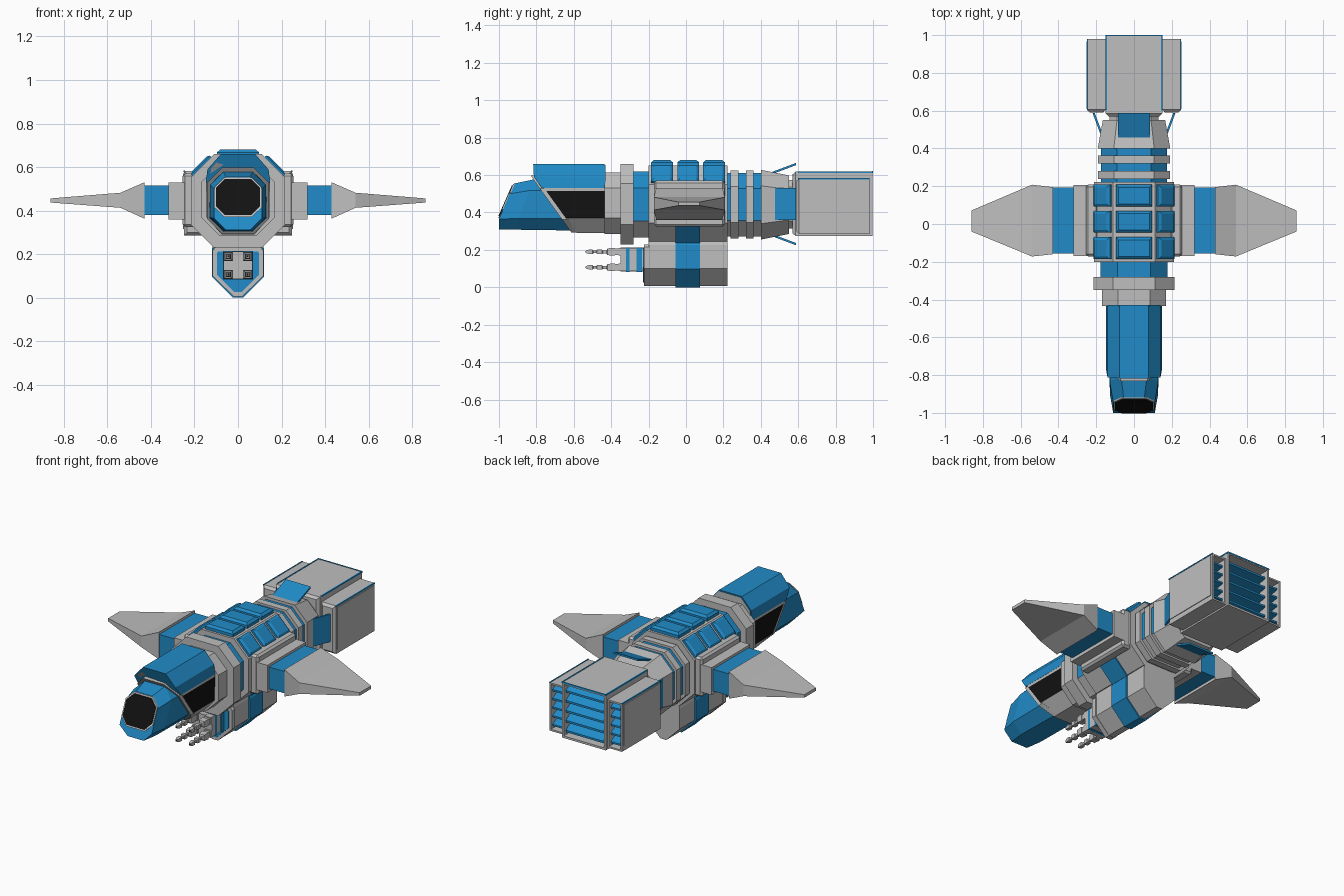
import bpy, bmesh, math
from mathutils import Vector, Matrix

if "Cube" in bpy.data.objects:
    bpy.data.objects.remove(bpy.data.objects["Cube"])


def material(name, rgb):
    m = bpy.data.materials.new(name)
    m.diffuse_color = (*rgb, 1)
    m.use_nodes = True
    m.node_tree.nodes["Principled BSDF"].inputs["Base Color"].default_value = m.diffuse_color
    return m


GREY = material("hull grey", (0.52, 0.52, 0.52))
BLUE = material("panel blue", (0.015, 0.26, 0.58))
BLACK = material("window black", (0.006, 0.006, 0.006))
CZ = 0.445  # height of the hull axis


def loft(name, sections, mats, rule=None):
    """Skin equal-length point loops, cap the ends, colour faces by rule(normal, centre)."""
    bm = bmesh.new()
    loops = [[bm.verts.new(p) for p in s] for s in sections]
    n = len(loops[0])
    for a, b in zip(loops, loops[1:]):
        for i in range(n):
            bm.faces.new((a[i], a[(i + 1) % n], b[(i + 1) % n], b[i]))
    bm.faces.new(loops[0])
    bm.faces.new(loops[-1][::-1])
    bmesh.ops.recalc_face_normals(bm, faces=bm.faces)
    bm.normal_update()
    if rule:
        for f in bm.faces:
            f.material_index = rule(f.normal, f.calc_center_median())
    me = bpy.data.meshes.new(name)
    bm.to_mesh(me)
    bm.free()
    ob = bpy.data.objects.new(name, me)
    bpy.context.collection.objects.link(ob)
    for m in (mats if isinstance(mats, (list, tuple)) else [mats]):
        me.materials.append(m)
    return ob


def rect(x, z, hx, hz, y):
    return [(x - hx, y, z - hz), (x + hx, y, z - hz), (x + hx, y, z + hz), (x - hx, y, z + hz)]


def box(name, x0, x1, y0, y1, z0, z1, mat, bevel=0):
    x, z, hx, hz = (x0 + x1) / 2, (z0 + z1) / 2, abs(x1 - x0) / 2, (z1 - z0) / 2
    ob = loft(name, [rect(x, z, hx, hz, y0), rect(x, z, hx, hz, y1)], mat)
    if bevel:
        b = ob.modifiers.new("bevel", "BEVEL")
        b.width, b.segments = bevel, 1
    return ob


def outline(half, y):
    """Mirror a half profile of (x, z) points; y is a number or a function of z."""
    pts = half + [(-x, z) for x, z in reversed(half)]
    return [(x, y(z) if callable(y) else y, z) for x, z in pts]


def octagon(w, z0, z1, c, y):
    return outline([(w - c, z0), (w, z0 + c), (w, z1 - c), (w - c, z1)], y)


def ring(name, w, z0, z1, c, y0, y1, mats, rule=None):
    return loft(name, [octagon(w, z0, z1, c, y0), octagon(w, z0, z1, c, y1)], mats, rule)


def grey_below(n, c):
    return 1 if n.z < -0.3 else 0


# --- nose and cockpit ---
def tip(z):
    return -1 + max(0, z - 0.37) * 0.44


def slant(off):
    return lambda z: -0.815 + off + max(0, 0.595 - z) * 0.72


loft("nose", [octagon(0.11, 0.31, 0.555, 0.055, tip),
              octagon(0.128, 0.308, 0.578, 0.06, lambda z: tip(z) + 0.1),
              octagon(0.132, 0.303, 0.585, 0.065, -0.55)], BLUE)
for nm, w, z0, z1, c, d, m in (("windscreen_frame", 0.108, 0.371, 0.553, 0.045, 0.004, GREY),
                               ("windscreen", 0.1, 0.38, 0.545, 0.04, 0.008, BLACK)):
    loft(nm, [octagon(w, z0, z1, c, lambda z: tip(z) - d),
              octagon(w, z0, z1, c, lambda z: tip(z) + 0.004)], m)
loft("cockpit_trim", [octagon(0.142, 0.292, 0.598, 0.07, slant(-0.015)),
                      octagon(0.142, 0.292, 0.598, 0.07, slant(0.02))], GREY)
cabin = [(0.075, 0.29), (0.145, 0.37), (0.146, 0.515), (0.147, 0.53), (0.135, 0.59), (0.075, 0.655)]


def cabin_colour(n, c):
    if abs(n.y) > 0.9 or n.z < -0.3 or 0.515 < c.z < 0.53 and abs(n.x) > 0.8:
        return 1
    return 2 if abs(n.x) > 0.9 and c.z < 0.515 else 0


loft("cockpit_cabin", [outline(cabin, slant(0.01)), outline(cabin, -0.43)],
     [BLUE, GREY, BLACK], cabin_colour)
hood = [(0.148, 0.53), (0.14, 0.59), (0.078, 0.66)]
loft("canopy_hood", [outline(hood, slant(-0.002)), outline(hood, -0.435)], BLUE)

# --- hull rings along the axis ---
ring("cockpit_collar", 0.17, 0.285, 0.615, 0.085, -0.435, -0.34, GREY)
ring("front_collar", 0.215, 0.23, 0.66, 0.105, -0.35, -0.28, GREY)
ring("front_band", 0.178, 0.265, 0.62, 0.09, -0.29, -0.19, [BLUE, GREY], grey_below)
ring("main_hull", 0.212, 0.245, 0.65, 0.1, -0.2, 0.222, GREY)
ring("rear_core", 0.175, 0.272, 0.612, 0.085, 0.2, 0.41, [BLUE, GREY], grey_below)
for y0 in (0.238, 0.32):
    ring("rear_rib", 0.19, 0.262, 0.625, 0.085, y0, y0 + 0.042, GREY)
loft("tail_cone", [octagon(0.192, 0.255, 0.628, 0.085, 0.4),
                   octagon(0.165, 0.285, 0.598, 0.075, 0.55)], GREY)
ring("engine_neck", 0.13, 0.315, 0.575, 0.04, 0.54, 0.6, GREY)

# --- raised roof panels, three rows of three ---
def raised_panel(name, c, u, v, h):
    c, n = Vector(c), u.cross(v).normalized()
    corners = [(-1, -1), (1, -1), (1, 1), (-1, 1)]
    lofts = []
    for lift, inset in ((-0.004, 0), (h * 0.6, 0), (h, 0.014)):
        lofts.append([c + n * lift + u * a * (1 - inset / u.length) + v * b * (1 - inset / v.length)
                      for a, b in corners])
    loft(name, lofts, BLUE)


for y in (-0.128, 0.012, 0.15):
    raised_panel("roof_panel", (0, y, 0.65), Vector((0.096, 0, 0)), Vector((0, 0.058, 0)), 0.03)
    for s in (1, -1):
        raised_panel("roof_side_panel", (s * 0.162, y, 0.6), Vector((0.043, 0, -s * 0.043)),
                     Vector((0, 0.058, 0)), 0.022)

# --- wings ---
def wing_section(x, y0, y1, z0, z1):
    return [(x, y0, z0), (x, y1, z0), (x, y1, z1), (x, y0, z1)]


for s in (1, -1):
    box("wing_shoulder", s * 0.19, s * 0.255, -0.172, 0.208, 0.325, 0.57, GREY, 0.012)
    box("wing_root", s * 0.2, s * 0.32, -0.17, 0.207, 0.36, 0.53, GREY)
    box("wing_joint", s * 0.31, s * 0.44, -0.155, 0.193, 0.38, 0.515, BLUE)
    loft("wing", [wing_section(s * 0.43, -0.16, 0.195, 0.363, 0.53),
                  wing_section(s * 0.54, -0.172, 0.208, 0.413, 0.482),
                  wing_section(s * 0.86, -0.04, 0.072, 0.437, 0.456)], GREY)

# --- lower weapon pod ---
def pod(g):
    return [(0.02 + g * 0.4, 0.008 - g), (0.112 + g, 0.1 - g * 0.4), (0.112 + g, 0.225), (0.1, 0.27)]


def pod_part(name, g, y0, y1, mat):
    loft(name, [outline(pod(g), y0), outline(pod(g), y1)], mat)


pod_part("pod_body", 0, -0.2, 0.222, GREY)
pod_part("pod_strap", 0.008, -0.055, 0.075, BLUE)
ring("hull_strap", 0.218, 0.238, 0.46, 0.103, -0.055, 0.075, BLUE)
pod_rim = [(0.02, 0.006), (0.117, 0.1), (0.117, 0.215), (0.105, 0.23)]
loft("pod_front_rim", [outline(pod_rim, -0.225), outline(pod_rim, -0.195)], GREY)
plate = [(0.016, 0.026), (0.097, 0.106), (0.097, 0.205), (0.09, 0.213)]
loft("pod_front_plate", [outline(plate, -0.23), outline(plate, -0.22)], BLUE)

# --- four guns on a cross-shaped mount ---
box("gun_mount_upright", -0.025, 0.025, -0.35, -0.22, 0.085, 0.212, GREY)
box("gun_mount_bar", -0.066, 0.066, -0.35, -0.22, 0.128, 0.17, GREY)
for y0, y1 in ((-0.32, -0.303), (-0.265, -0.235)):
    box("gun_mount_band", -0.068, 0.068, y0, y1, 0.083, 0.214, BLUE)
steps = [(-0.22, 0.021), (-0.36, 0.021), (-0.36, 0.017), (-0.38, 0.017), (-0.38, 0.021), (-0.42, 0.018),
         (-0.425, 0.008), (-0.445, 0.008), (-0.45, 0.013), (-0.475, 0.013), (-0.48, 0.007),
         (-0.495, 0.007), (-0.5, 0.012), (-0.52, 0.011), (-0.535, 0.007)]
for x in (-0.045, 0.045):
    for z in (0.107, 0.19):
        loft("gun_barrel", [rect(x, z, h, h, y) for y, h in steps], GREY)
        box("gun_muzzle", x - 0.004, x + 0.004, -0.537, -0.53, z - 0.004, z + 0.004, BLACK)

# --- tail flaps, one shape turned around the hull axis ---
for k in range(4):
    turn = Matrix.Translation((0, 0, CZ)) @ Matrix.Rotation(k * math.pi / 2, 4, "Y")
    flap = loft("tail_flap", [rect(0, 0.164, 0.085, 0.006, 0.455), rect(0, 0.214, 0.085, 0.006, 0.588)], BLUE)
    flap.data.transform(turn)

# --- engine block: hollow boxes with slatted exhausts ---
def engine(name, x0, x1, y0, y1, z0, z1, rim, slats):
    ob = box(name, x0, x1, y0, y1, z0, z1, GREY)
    bm = bmesh.new()
    bm.from_mesh(ob.data)
    bm.normal_update()
    front = [f for f in bm.faces if f.normal.y < -0.9]
    rear = [f for f in bm.faces if f.normal.y > 0.9]
    bmesh.ops.inset_individual(bm, faces=front, thickness=0.02, depth=0.015)
    bmesh.ops.inset_individual(bm, faces=rear, thickness=rim)
    bmesh.ops.inset_individual(bm, faces=rear, thickness=0.001, depth=-0.07)
    bm.to_mesh(ob.data)
    bm.free()
    a, b = min(x0, x1) + rim, max(x0, x1) - rim
    pitch = (z1 - z0 - 2 * rim) / slats
    for i in range(slats):  # sloping louvres
        z = z0 + rim + i * pitch
        prof = [(y1 - 0.065, z + pitch * 0.98), (y1 - 0.012, z + pitch * 0.45),
                (y1 - 0.012, z + pitch * 0.25), (y1 - 0.065, z + pitch * 0.1)]
        loft(name + "_slat", [[(x, y, q) for y, q in prof] for x in (a, b)], BLUE)
    return ob


engine("main_engine", -0.15, 0.15, 0.585, 0.998, 0.275, 0.618, 0.018, 5)
box("engine_rear_edge", -0.15, 0.15, 0.994, 1.0, 0.612, 0.621, BLUE)
for s in (1, -1):
    engine("side_engine", s * 0.15, s * 0.248, 0.605, 0.98, 0.285, 0.582, 0.014, 5)
    box("side_engine_plate", s * 0.245, s * 0.252, 0.61, 0.965, 0.315, 0.57, GREY)
    box("engine_edge_strip", s * 0.144, s * 0.152, 0.6, 0.998, 0.612, 0.62, BLUE)
    box("side_engine_edge_strip", s * 0.243, s * 0.25, 0.6, 0.98, 0.577, 0.584, BLUE)
